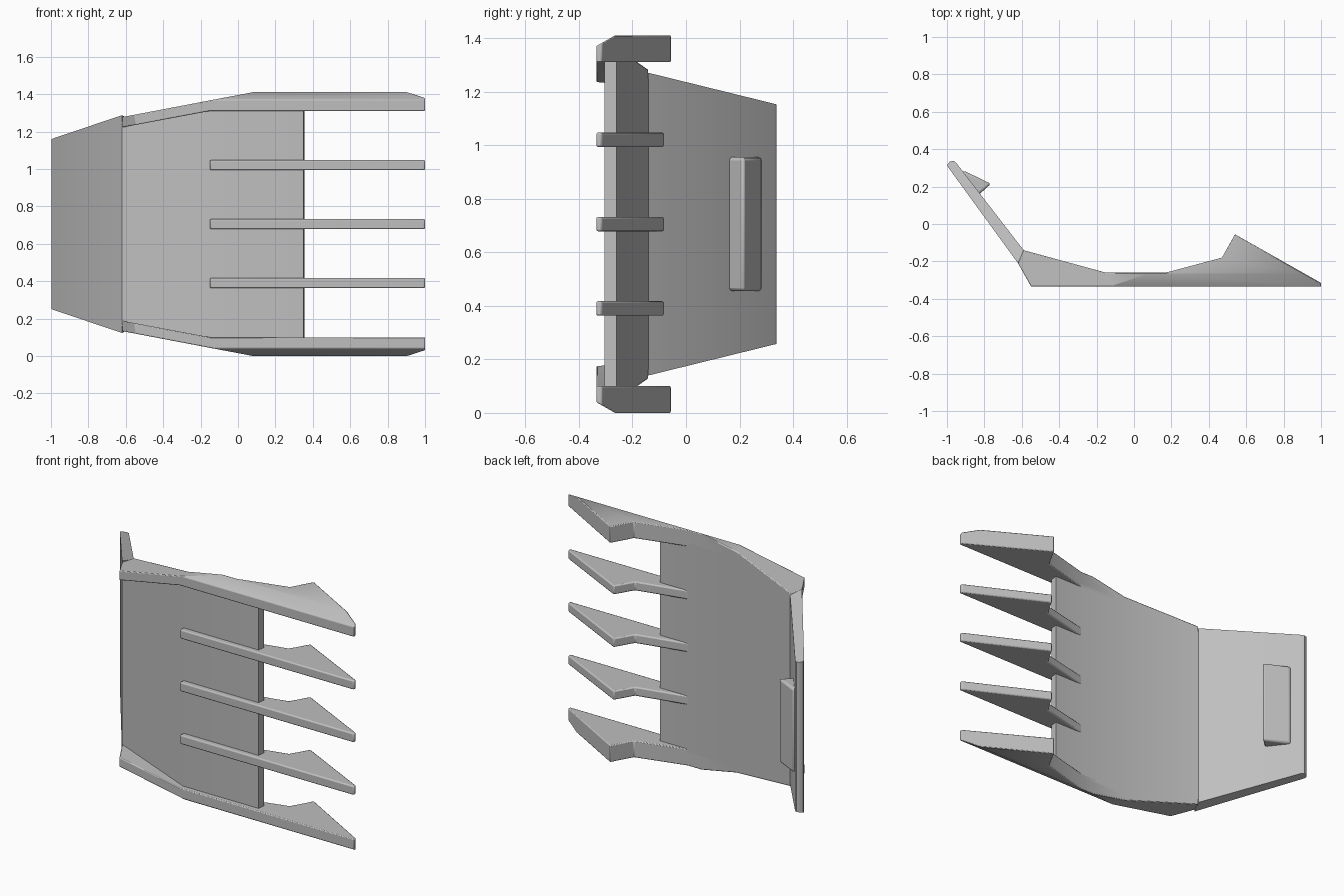
import bpy, bmesh
from math import radians
from mathutils import Vector

if "Cube" in bpy.data.objects:
    bpy.data.objects.remove(bpy.data.objects["Cube"])

MID = 0.705      # height of the symmetry plane
FRONT = -0.335   # front plane of rails and prongs
FOLD = -0.15     # where the plate bends

grey = bpy.data.materials.new("light grey plastic")
grey.use_nodes = True
colour = (0.52, 0.52, 0.52, 1)
grey.diffuse_color = colour
grey.node_tree.nodes["Principled BSDF"].inputs["Base Color"].default_value = colour


def prism(name, profile, low, high, cuts=(), bevel=0, mirror=False, z=MID):
    """Extrude a plan profile between two height functions, then slice it."""
    bm = bmesh.new()
    bottom = [bm.verts.new((x, y, low(x, y))) for x, y in profile]
    top = [bm.verts.new((x, y, high(x, y))) for x, y in profile]
    bm.faces.new(bottom[::-1])
    bm.faces.new(top)
    n = len(profile)
    for i in range(n):
        j = (i + 1) % n
        bm.faces.new((bottom[i], bottom[j], top[j], top[i]))
    # crease both caps along the fold
    for ring in (bottom, top):
        pair = [v for v in ring if abs(v.co.x - FOLD) < 1e-5]
        if len(pair) == 2 and abs(pair[0].co.y - pair[1].co.y) > 0.01:
            bmesh.ops.connect_verts(bm, verts=pair)
    for point, normal in cuts:
        bmesh.ops.bisect_plane(bm, geom=bm.verts[:] + bm.edges[:] + bm.faces[:],
                               plane_co=point, plane_no=normal, clear_outer=True)
        bmesh.ops.holes_fill(bm, edges=[e for e in bm.edges if e.is_boundary], sides=0)
    bmesh.ops.recalc_face_normals(bm, faces=bm.faces[:])
    mesh = bpy.data.meshes.new(name)
    bm.to_mesh(mesh)
    bm.free()
    mesh.materials.append(grey)
    obj = bpy.data.objects.new(name, mesh)
    obj.location.z = z
    bpy.context.collection.objects.link(obj)
    if bevel:
        mod = obj.modifiers.new("soft edges", "BEVEL")
        mod.width = bevel
        mod.segments = 2
        mod.limit_method = "ANGLE"
        mod.angle_limit = radians(40)
    if mirror:
        mod = obj.modifiers.new("mirror", "MIRROR")
        mod.use_axis = (False, False, True)
    bpy.ops.object.select_all(action="DESELECT")
    obj.select_set(True)
    bpy.context.view_layer.objects.active = obj
    bpy.ops.object.shade_smooth_by_angle(angle=radians(30))
    return obj


def symmetric(name, profile, half, **kw):
    return prism(name, profile, lambda x, y: -half(x, y), half, **kw)


def inner(x, y):
    """Half height of the opening between the side rails."""
    return 0.605 + 0.1875 * min(0, x - FOLD)


# angled handle, narrowing to a rounded tip
handle = [(-0.62, -0.21), (-0.59, -0.14), (-0.953, 0.33), (-0.967, 0.338),
          (-0.985, 0.333), (-0.998, 0.318), (-0.995, 0.305)]
symmetric("handle", handle, lambda x, y: 0.57 - 0.246 * (y + 0.16))

# thin bent plate between the rails
plate = [(-0.62, -0.21), (FOLD, -0.305), (0.35, -0.305), (0.355, -0.26),
         (FOLD, -0.26), (-0.59, -0.14)]
symmetric("plate", plate, lambda x, y: inner(x, y) + 0.02)

# wedge grip on the back of the handle
grip = [(-0.91, 0.285), (-0.94, 0.26), (-0.85, 0.14), (-0.82, 0.165), (-0.765, 0.215)]
symmetric("thumb_grip", grip, lambda x, y: 0.25, bevel=0.012)

# three middle prongs with hooked teeth
prong = [(FOLD, FRONT), (1, FRONT), (1, -0.315), (0.535, -0.08), (0.47, -0.19),
         (0.17, -0.26), (FOLD, -0.27)]
for i, label in enumerate(("lower", "middle", "upper")):
    symmetric(label + "_prong", prong, lambda x, y: 0.027, bevel=0.007,
              z=MID + 0.315 * (i - 1))

# outer rails: tapered towards the handle, chamfered on the outer front edge
rail = [(-0.62, -0.21), (-0.55, FRONT), (FOLD, FRONT), (1, FRONT), (1, -0.315),
        (0.54, -0.055), (0.47, -0.18), (0.17, -0.26), (FOLD, -0.26), (-0.59, -0.14)]
cuts = [(Vector((0, 0, 0.69)), Vector((-0.19, 0, 1))),
        (Vector((0, FRONT, 0.665)), Vector((0, -0.57, 1)))]
prism("side_rails", rail, inner, lambda x, y: 0.705, cuts=cuts, bevel=0.007, mirror=True)
